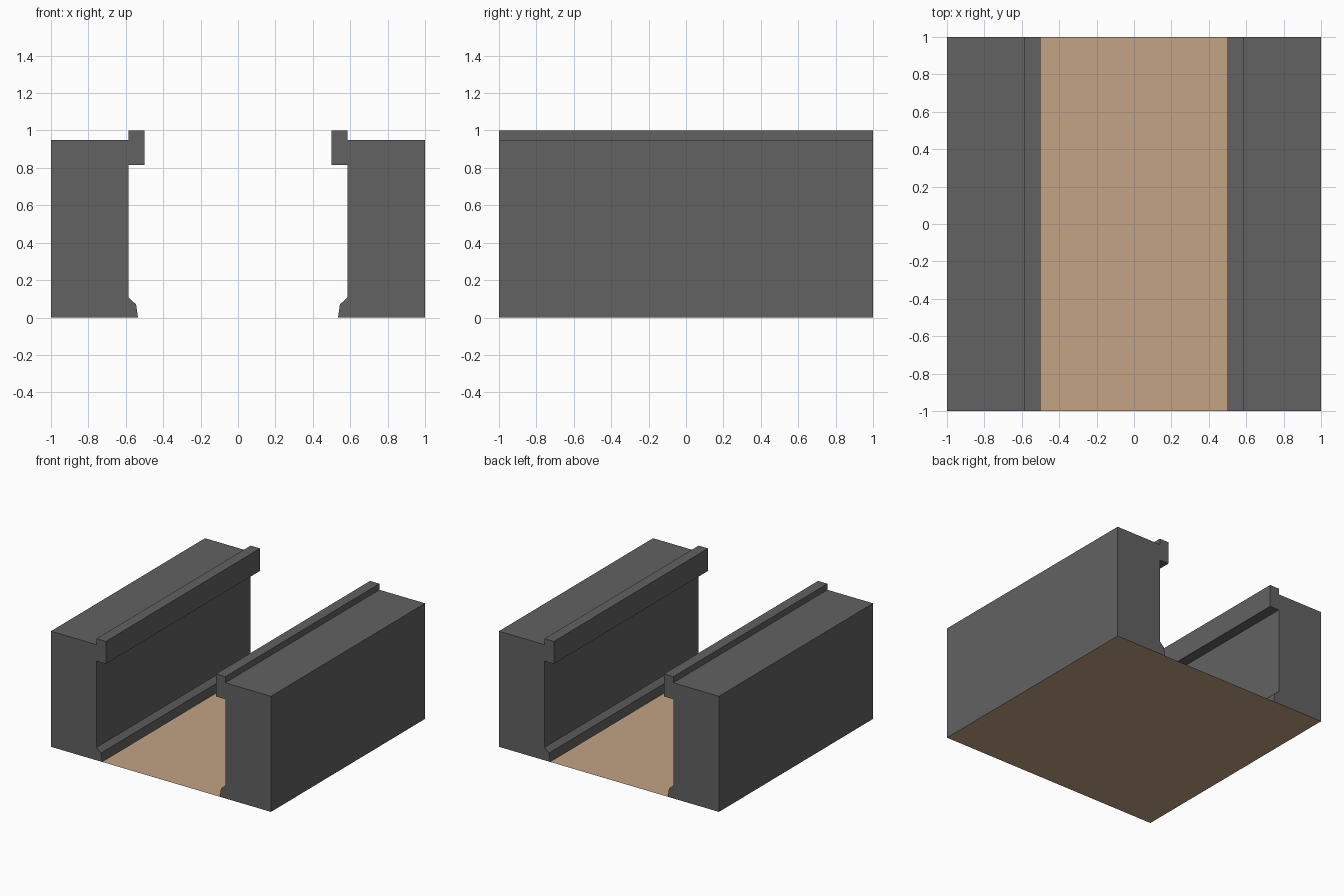
import bpy, bmesh

if "Cube" in bpy.data.objects:
    bpy.data.objects.remove(bpy.data.objects["Cube"])


def material(name, color):
    mat = bpy.data.materials.new(name)
    mat.diffuse_color = (*color, 1)
    mat.use_nodes = True
    mat.node_tree.nodes["Principled BSDF"].inputs["Base Color"].default_value = mat.diffuse_color
    return mat


def finish(bm, name, mat):
    mesh = bpy.data.meshes.new(name)
    bm.to_mesh(mesh)
    bm.free()
    mesh.materials.append(mat)
    obj = bpy.data.objects.new(name, mesh)
    bpy.context.collection.objects.link(obj)
    return obj


grey = material("dark_stone", (0.122, 0.122, 0.122))
tan = material("tan_floor", (0.54, 0.37, 0.235))

# Wall cross-section (x, z): skirting, inner face, raised overhanging lip, top, outer face
profile = [(1, 0), (0.535, 0), (0.545, 0.07), (0.585, 0.107), (0.585, 0.815),
           (0.5, 0.815), (0.5, 1), (0.585, 1), (0.585, 0.95), (1, 0.95)]

# Side walls: profile swept along y, then mirrored
bm = bmesh.new()
front = bm.faces.new([bm.verts.new((x, -1, z)) for x, z in profile])
ends = bmesh.ops.extrude_face_region(bm, geom=[front], use_keep_orig=True)["geom"]
bmesh.ops.translate(bm, vec=(0, 2, 0),
                    verts=[v for v in ends if isinstance(v, bmesh.types.BMVert)])
bmesh.ops.recalc_face_normals(bm, faces=bm.faces)
# The floor closes the underside of the walls
under = [f for f in bm.faces if all(v.co.z < 0.001 for v in f.verts)]
bmesh.ops.delete(bm, geom=under, context='FACES_ONLY')
walls = finish(bm, "side_walls", grey)
walls.modifiers.new("mirror_sides", 'MIRROR').use_axis[0] = True

# Floor: one flat sheet under the whole passage
bm = bmesh.new()
bmesh.ops.create_grid(bm, x_segments=1, y_segments=1, size=1)
finish(bm, "floor", tan)
